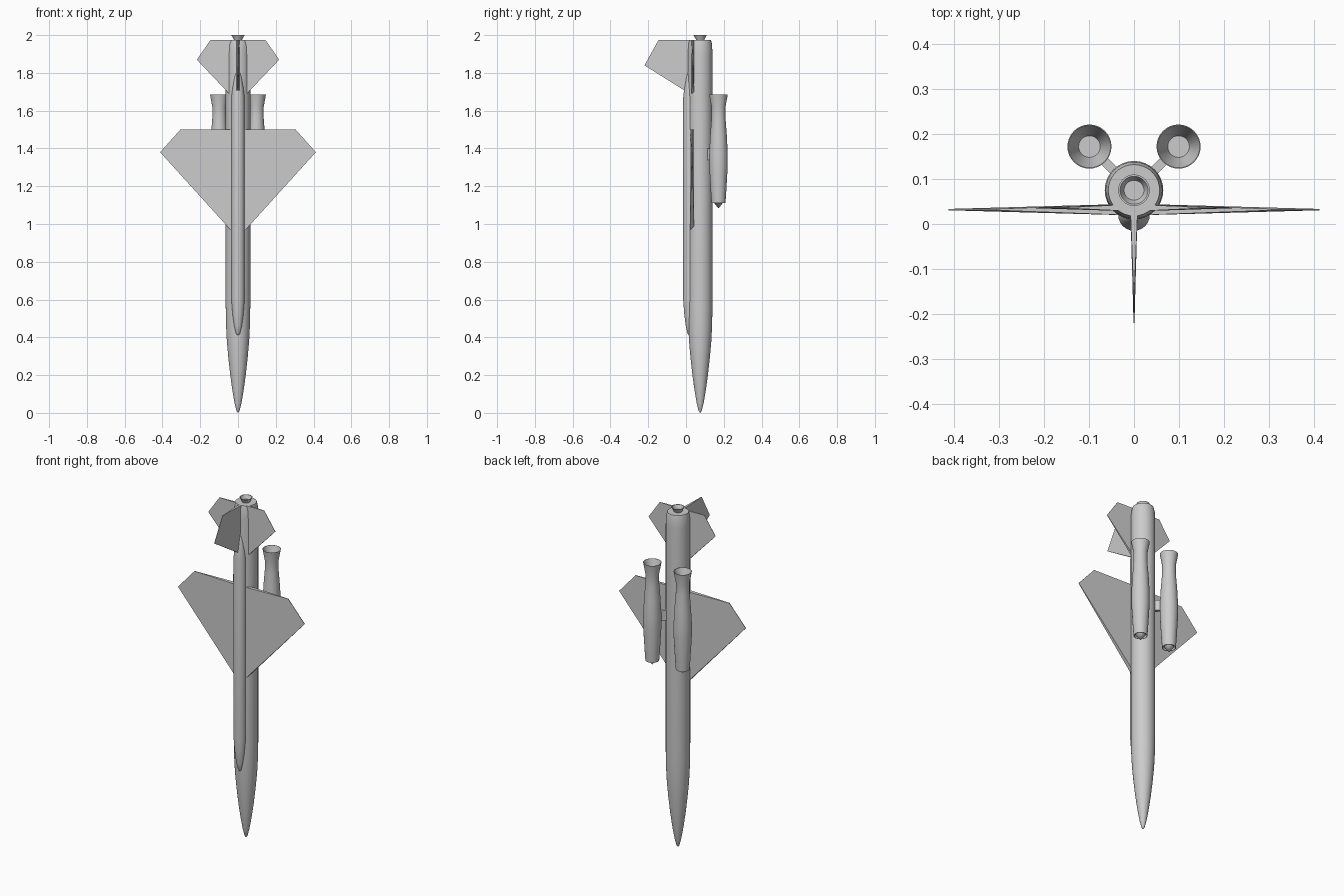
import bpy, bmesh, math
from mathutils import Vector, Matrix

if "Cube" in bpy.data.objects:
    bpy.data.objects.remove(bpy.data.objects["Cube"])

grey = bpy.data.materials.new("plain_grey")
grey.diffuse_color = (0.6, 0.6, 0.6, 1)
grey.use_nodes = True
grey.node_tree.nodes["Principled BSDF"].inputs["Base Color"].default_value = grey.diffuse_color


def finish(name, bm, smooth=True):
    bmesh.ops.recalc_face_normals(bm, faces=bm.faces)
    mesh = bpy.data.meshes.new(name)
    bm.to_mesh(mesh)
    bm.free()
    ob = bpy.data.objects.new(name, mesh)
    bpy.context.collection.objects.link(ob)
    mesh.materials.append(grey)
    if smooth:
        bpy.ops.object.select_all(action='DESELECT')
        ob.select_set(True)
        bpy.context.view_layer.objects.active = ob
        bpy.ops.object.shade_smooth_by_angle(angle=math.radians(30))
    return ob


def lathe(name, profile, x, y, sides=32):
    """Revolve (radius, z) points round a vertical axis."""
    bm = bmesh.new()
    verts = [bm.verts.new((x + r, y, z)) for r, z in profile]
    edges = [bm.edges.new(p) for p in zip(verts, verts[1:])]
    bmesh.ops.spin(bm, geom=verts + edges, cent=(x, y, 0), axis=(0, 0, 1),
                   angle=2 * math.pi, steps=sides, use_merge=True)
    bmesh.ops.remove_doubles(bm, verts=bm.verts, dist=0.0003)
    return finish(name, bm)


def fin(name, outline, direction, y, root_half, tip_half):
    """Tapered plate: outline of (span, z, is_tip), growing along direction."""
    bm = bmesh.new()
    d = Vector(direction)
    n = Vector((d.y, d.x, 0))
    sides = []
    for s in (1, -1):
        sides.append([bm.verts.new(Vector((0, y, z)) + d * span
                                   + n * s * (tip_half if tip else root_half))
                      for span, z, tip in outline])
    a, b = sides
    bm.faces.new(a)
    bm.faces.new(b[::-1])
    for i in range(len(a)):
        j = (i + 1) % len(a)
        bm.faces.new((a[i], b[i], b[j], a[j]))
    bmesh.ops.triangulate(bm, faces=[f for f in bm.faces if len(f.verts) > 4])
    return finish(name, bm, False)


BODY_Y = 0.075

# Fuselage with pointed nose and flat tail
lathe("fuselage", [(0, 0), (0.008, 0.01), (0.018, 0.05), (0.030, 0.12), (0.041, 0.2),
                   (0.051, 0.29), (0.059, 0.38), (0.063, 0.46), (0.065, 0.56),
                   (0.065, 1.9), (0.063, 1.95), (0.057, 1.975), (0, 1.975)], 0, BODY_Y)
# Small flared rocket nozzle
lathe("tail_nozzle", [(0.020, 1.97), (0.024, 1.98), (0.035, 2.0), (0.031, 2.0),
                      (0.022, 1.978), (0, 1.978)], 0, BODY_Y)
# Spine fairing on the front side
lathe("spine_fairing", [(0, 0.405), (0.012, 0.42), (0.021, 0.46), (0.029, 0.52),
                        (0.035, 0.6), (0.035, 1.67), (0.029, 1.72), (0.019, 1.78),
                        (0.006, 1.83), (0, 1.84)], 0, 0.02, 24)

# Wings, tailplanes and side engines, mirrored
for side, s in (("right", 1), ("left", -1)):
    fin(side + "_wing", [(0, 0.925, 0), (0.412, 1.38, 1), (0.305, 1.5, 1), (0, 1.5, 0)],
        (s, 0, 0), 0.032, 0.013, 0.0015)
    fin(side + "_tailplane", [(0, 1.64, 0), (0.218, 1.87, 1), (0.145, 1.975, 1), (0, 1.975, 0)],
        (s, 0, 0), 0.036, 0.008, 0.001)
    ex, ey = s * 0.099, 0.172
    # Ramjet shell, open at both ends
    lathe(side + "_engine", [(0, 1.16), (0.031, 1.16), (0.034, 1.11), (0.037, 1.11),
                             (0.041, 1.17), (0.049, 1.31), (0.049, 1.37), (0.044, 1.47),
                             (0.037, 1.56), (0.037, 1.62), (0.049, 1.685), (0.047, 1.685),
                             (0.024, 1.61), (0, 1.61)], ex, ey)
    # Inlet spike
    lathe(side + "_inlet_spike", [(0, 1.082), (0.026, 1.115), (0.026, 1.165)], ex, ey)
    # Strut between body and engine
    a, b = Vector((0, BODY_Y, 1.37)), Vector((ex, ey, 1.37))
    bm = bmesh.new()
    rot = Matrix.Rotation(math.atan2(b.y - a.y, b.x - a.x), 4, 'Z')
    bmesh.ops.create_cube(bm, size=1, matrix=Matrix.Translation(a.lerp(b, 0.55)) @ rot
                          @ Matrix.Diagonal((0.08, 0.02, 0.06, 1)))
    finish(side + "_engine_strut", bm, False)

# Vertical tail fin on the front side
fin("tail_fin", [(-0.03, 1.683, 0), (0.22, 1.84, 1), (0.145, 1.975, 1), (-0.03, 1.975, 0)],
    (0, -1, 0), 0, 0.008, 0.001)
